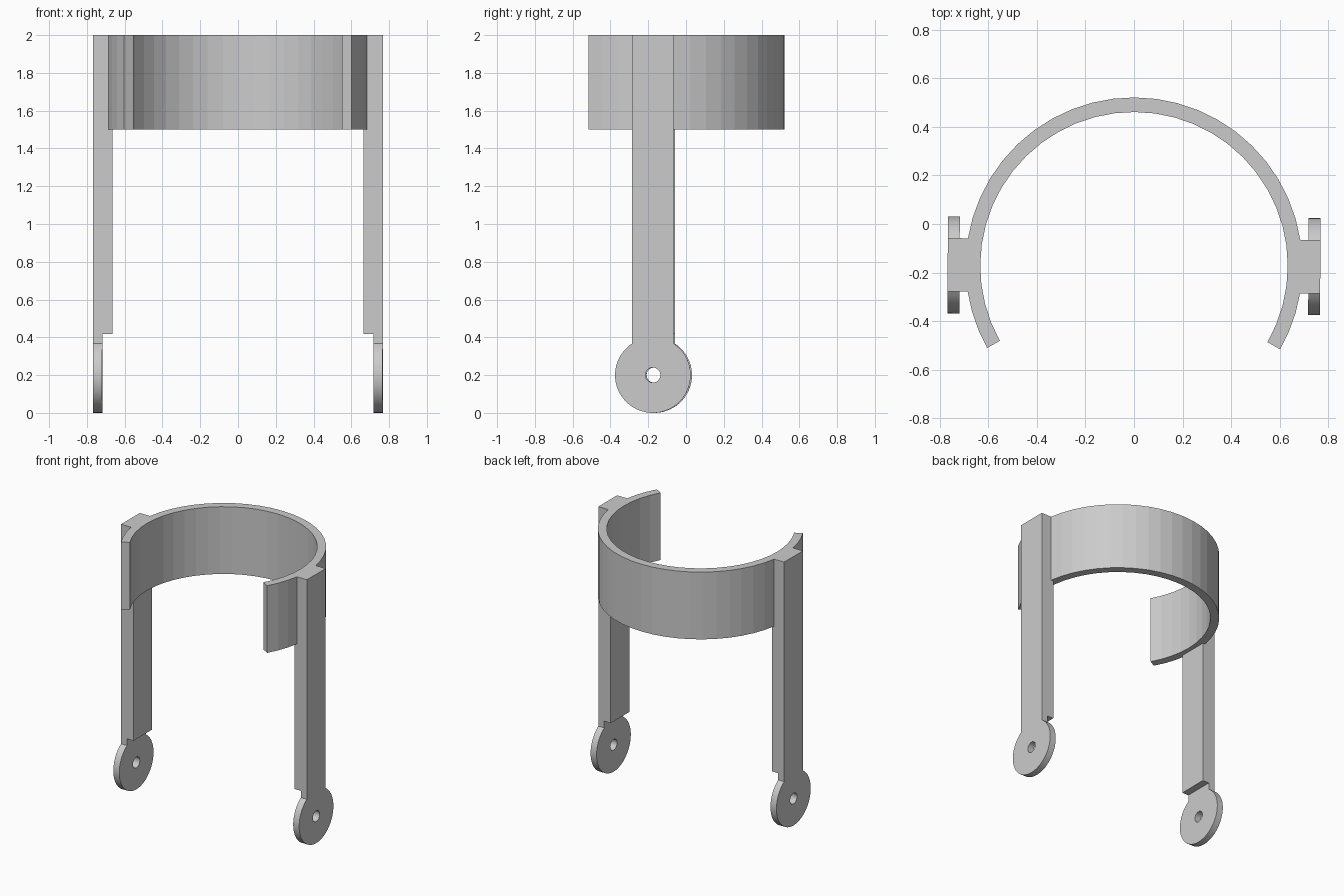
import bpy, bmesh
from math import sin, cos, asin, sqrt, pi, radians
from mathutils import Matrix, Vector

cube = bpy.data.objects.get("Cube")
if cube:
    bpy.data.objects.remove(cube)

GREY = (0.6, 0.6, 0.6, 1)
mat = bpy.data.materials.new("plain grey")
mat.use_nodes = True
mat.diffuse_color = GREY
mat.node_tree.nodes["Principled BSDF"].inputs["Base Color"].default_value = GREY

CENTRE_Y = -0.172
TWIST = radians(-0.27)
OUTER, INNER = 0.693, 0.633      # clamp band radii
BAND_BOTTOM, TOP = 1.5, 2.0
LEG_OUT, LEG_IN, HALF = 0.767, 0.665, 0.11
TAB_IN, LEG_BOTTOM = 0.718, 0.417
DISC_R, HOLE_R = 0.2, 0.04
place = Matrix.Translation((0, CENTRE_Y, 0)) @ Matrix.Rotation(TWIST, 4, "Z")


def arc(r, a0, a1, n, cx=0, cy=0):
    return [(cx + r * cos(a0 + (a1 - a0) * i / n),
             cy + r * sin(a0 + (a1 - a0) * i / n)) for i in range(n + 1)]


def prism(name, loops, to_3d, depth, smooth=False):
    """Fill flat outlines (later ones are holes) and extrude them by depth."""
    bm = bmesh.new()
    for loop in loops:
        vs = [bm.verts.new(to_3d(u, v)) for u, v in loop]
        for a, b in zip(vs, vs[1:] + vs[:1]):
            bm.edges.new((a, b))
    bmesh.ops.triangle_fill(bm, edges=bm.edges[:], use_beauty=True)
    ext = bmesh.ops.extrude_face_region(bm, geom=bm.faces[:], use_keep_orig=True)
    bmesh.ops.translate(bm, vec=Vector(depth),
                        verts=[g for g in ext["geom"] if isinstance(g, bmesh.types.BMVert)])
    bmesh.ops.recalc_face_normals(bm, faces=bm.faces[:])
    bm.transform(place)
    mesh = bpy.data.meshes.new(name)
    bm.to_mesh(mesh)
    bm.free()
    mesh.materials.append(mat)
    obj = bpy.data.objects.new(name, mesh)
    bpy.context.collection.objects.link(obj)
    if smooth:
        bpy.ops.object.select_all(action="DESELECT")
        obj.select_set(True)
        bpy.context.view_layer.objects.active = obj
        bpy.ops.object.shade_smooth_by_angle(angle=radians(30))
    return obj


# Open clamp band with a square pad on each side where the legs join
end = radians(-29.5)
pad = asin(HALF / OUTER)
root = sqrt(OUTER ** 2 - HALF ** 2)
outline = arc(OUTER, end, -pad, 3)
outline += [(LEG_OUT, -HALF), (LEG_OUT, HALF)]
outline += arc(OUTER, pad, pi - pad, 22)
outline += [(-LEG_OUT, HALF), (-LEG_OUT, -HALF)]
outline += arc(OUTER, pi + pad, pi - end, 3)
outline += arc(INNER, pi - end, end, 32)
prism("clamp_band", [outline], lambda u, v: (u, v, BAND_BOTTOM), (0, 0, TOP - BAND_BOTTOM))

for side, s in (("left", 1), ("right", -1)):
    # Straight leg below the band
    leg = [(-HALF, LEG_BOTTOM), (HALF, LEG_BOTTOM), (HALF, BAND_BOTTOM), (-HALF, BAND_BOTTOM)]
    prism(side + "_leg", [leg], lambda u, v: (s * LEG_IN, u, v), (s * (LEG_OUT - LEG_IN), 0, 0))

    # Thin round eyelet with a short neck and a pivot hole
    neck = pi / 2 + asin(HALF / DISC_R)
    eyelet = arc(DISC_R, neck, 3 * pi - neck, 56, 0, DISC_R)
    eyelet += [(HALF, LEG_BOTTOM), (-HALF, LEG_BOTTOM)]
    hole = arc(HOLE_R, 0, 2 * pi, 32, 0, DISC_R)[:-1]
    prism(side + "_eyelet", [eyelet, hole], lambda u, v: (s * TAB_IN, u, v),
          (s * (LEG_OUT - TAB_IN), 0, 0), smooth=True)
